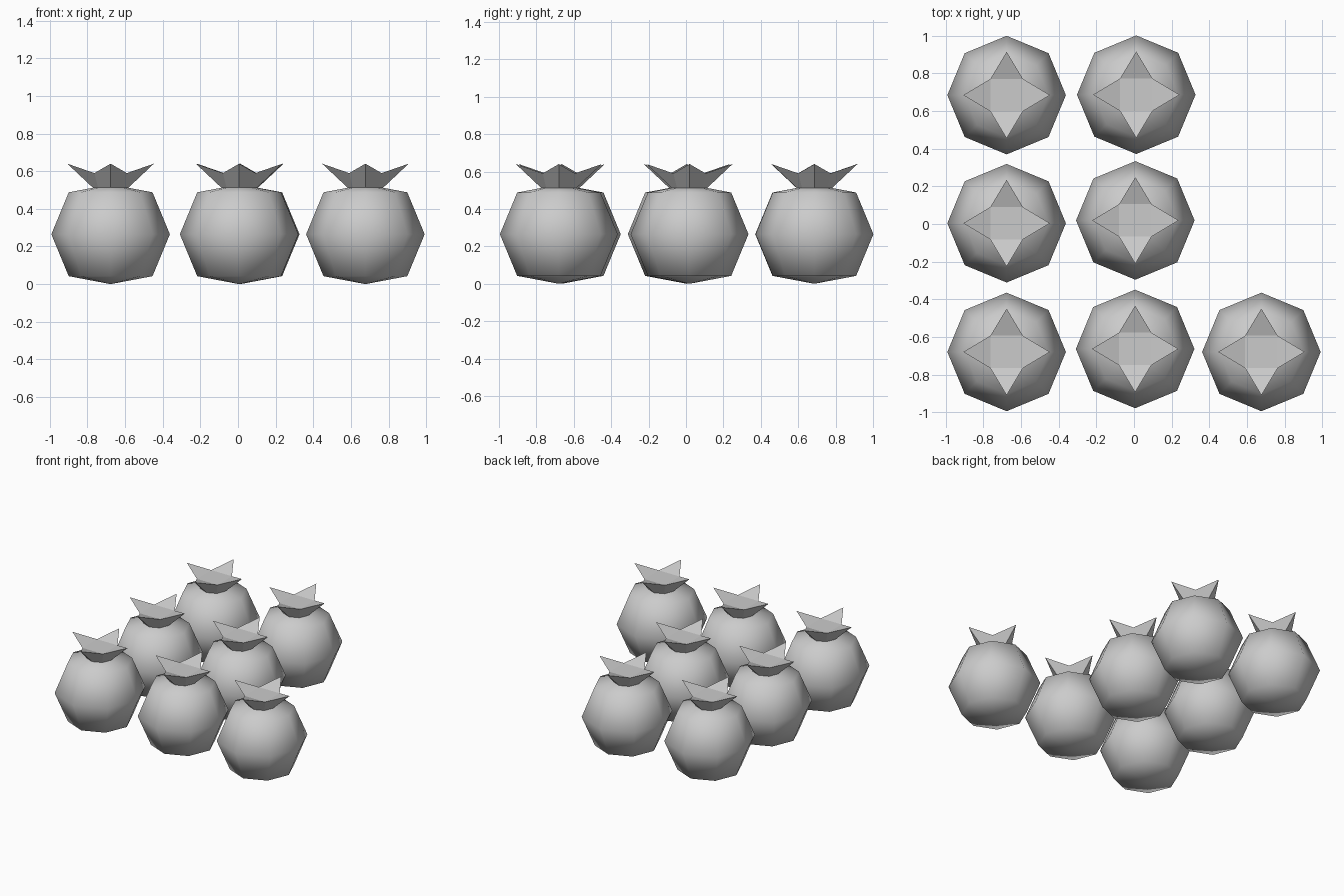
import bpy, bmesh, math

if "Cube" in bpy.data.objects:
    bpy.data.objects.remove(bpy.data.objects["Cube"])

R = 0.315        # fruit radius
MID = 0.265      # height of the fruit's widest ring

grey = bpy.data.materials.new("plain grey")
grey.diffuse_color = (0.6, 0.6, 0.6, 1)
grey.use_nodes = True
grey.node_tree.nodes["Principled BSDF"].inputs["Base Color"].default_value = grey.diffuse_color


def finish(bm, name, smooth):
    bmesh.ops.recalc_face_normals(bm, faces=bm.faces)
    mesh = bpy.data.meshes.new(name)
    for f in bm.faces:
        f.smooth = smooth
    bm.to_mesh(mesh)
    bm.free()
    mesh.materials.append(grey)
    return mesh


def fruit_mesh():
    # eight-sided sphere with flattened poles
    bm = bmesh.new()
    bmesh.ops.create_uvsphere(bm, u_segments=8, v_segments=4, radius=R)
    for v in bm.verts:
        if abs(v.co.z) > 0.9 * R:
            v.co.z = math.copysign(MID, v.co.z)
        v.co.z += MID
    return finish(bm, "fruit", True)


def crown_mesh():
    # flared star: round base ring, alternating tips and notches, closed top
    bm = bmesh.new()
    base, rim = [], []
    for i in range(8):
        a = i * math.pi / 4
        r, z = (0.23, 0.64) if i % 2 == 0 else (0.122, 0.59)
        c, s = math.cos(a), math.sin(a)
        base.append(bm.verts.new((0.095 * c, 0.095 * s, 0.513)))
        rim.append(bm.verts.new((r * c, r * s, z)))
    for i in range(8):
        j = (i + 1) % 8
        bm.faces.new((base[i], base[j], rim[j], rim[i]))
    for i in range(0, 8, 2):                       # leaf tops
        bm.faces.new((rim[i - 1], rim[i], rim[i + 1]))
    bm.faces.new(rim[1::2])                        # centre of the top
    bm.faces.new(base[::-1])
    return finish(bm, "crown", False)


fruit, crown = fruit_mesh(), crown_mesh()

# L-shaped arrangement of seven fruits
places = [(-0.677, 0.685), (0.012, 0.687), (-0.677, 0.004), (0.007, 0.019),
          (-0.677, -0.68), (0.006, -0.664), (0.677, -0.68)]
for n, (x, y) in enumerate(places, 1):
    for mesh in (fruit, crown):
        ob = bpy.data.objects.new(f"{mesh.name}_{n}", mesh)
        ob.location = (x, y, 0)
        bpy.context.collection.objects.link(ob)
